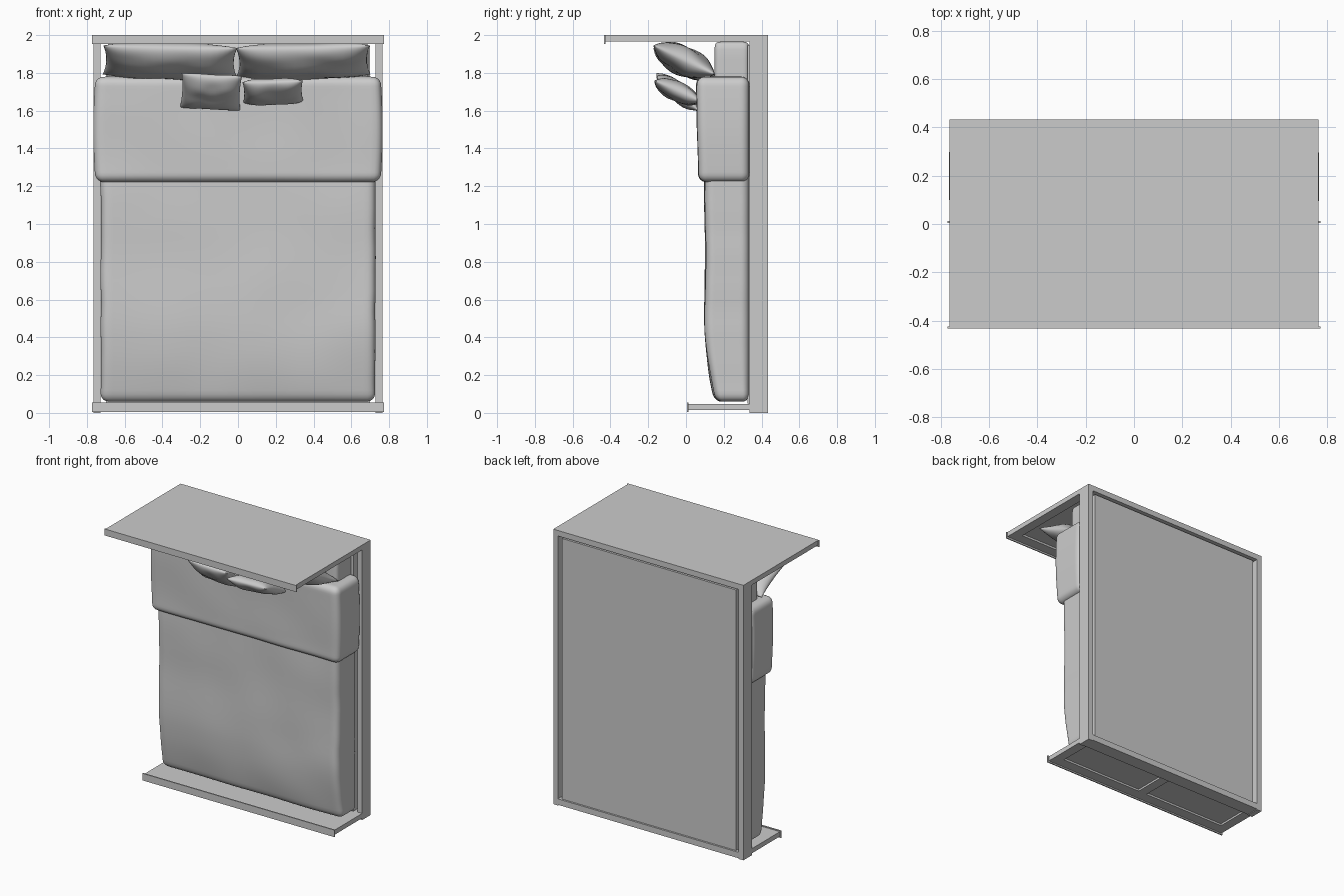
import bpy, bmesh, math
from mathutils import Vector, Matrix, noise

if "Cube" in bpy.data.objects:
    bpy.data.objects.remove(bpy.data.objects["Cube"])


def finish(bm, name, smooth=False):
    bmesh.ops.recalc_face_normals(bm, faces=bm.faces)
    me = bpy.data.meshes.new(name)
    bm.to_mesh(me)
    bm.free()
    ob = bpy.data.objects.new(name, me)
    bpy.context.collection.objects.link(ob)
    if smooth:
        me.shade_smooth()
    return ob


def boxes(name, *spans):
    """One object from boxes given as (x0, x1, y0, y1, z0, z1)."""
    bm = bmesh.new()
    for x0, x1, y0, y1, z0, z1 in spans:
        m = Matrix.Translation(((x0 + x1) / 2, (y0 + y1) / 2, (z0 + z1) / 2))
        m = m @ Matrix.Diagonal((x1 - x0, y1 - y0, z1 - z0, 1))
        bmesh.ops.create_cube(bm, size=1, matrix=m)
    return finish(bm, name)


def soft_box(name, span, r, cuts=30, deform=None):
    """Rounded, finely divided box with an optional per-point deformation."""
    lo, hi = Vector(span[::2]), Vector(span[1::2])
    mid, half = (lo + hi) / 2, (hi - lo) / 2
    bm = bmesh.new()
    bmesh.ops.create_cube(bm, size=2)
    bmesh.ops.subdivide_edges(bm, edges=bm.edges[:], cuts=cuts, use_grid_fill=True)
    for v in bm.verts:
        p = Vector([math.sin(c * math.pi / 2) * h for c, h in zip(v.co, half)])
        q = Vector([max(-h + r, min(h - r, c)) for c, h in zip(p, half)])
        d = p - q
        if d.length > 1e-6:
            p = q + d.normalized() * r
        p += mid
        v.co = deform(p) if deform else p
    return finish(bm, name, True)


def pillow(name, centre, half, tilt, roll=0.0, n=24):
    """Cushion with pinched corners, tilted about x."""
    bm = bmesh.new()
    for side in (1, -1):
        made = bmesh.ops.create_grid(bm, x_segments=n, y_segments=n, size=1)["verts"]
        for vert in made:
            u, v = (math.sin(c * math.pi / 2) for c in vert.co[:2])
            thick = max(0, 1 - u ** 4) ** 0.55 * max(0, 1 - v ** 2) ** 0.55
            wave = noise.noise(Vector((u * 1.7, v * 1.7, side + centre[0] * 9)))
            vert.co = (half[0] * u * (0.95 + 0.05 * v * v),
                       half[1] * v * (0.92 + 0.08 * u * u),
                       side * half[2] * thick * (1 + 0.2 * wave))
    bmesh.ops.remove_doubles(bm, verts=bm.verts, dist=1e-4)
    rot = Matrix.Rotation(roll, 4, 'Y') @ Matrix.Rotation(-tilt, 4, 'X')
    bm.transform(Matrix.Translation(centre) @ rot)
    return finish(bm, name, True)


# Frame: side rails, cross rails and the recessed base panel
X = 0.765
for s, side in ((1, "right"), (-1, "left")):
    a, b = sorted((s * 0.727, s * X))
    boxes(side + "_rail", (a, b, 0.335, 0.433, 0, 1.97))
boxes("cross_rails", (-0.727, 0.727, 0.335, 0.433, 0.005, 0.035),
      (-0.727, 0.727, 0.335, 0.433, 1.96, 1.985))
boxes("base_panel", (-0.7, 0.7, 0.325, 0.423, 0.05, 1.945))


def end_board(name, y0, z_skin, z_rim, bays):
    """Board with a rim of battens on the underside."""
    y1 = 0.433
    spans = [(-X, X, y0, y1, *z_skin)]
    ya, yb = y0 + 0.08, y1 - 0.075
    spans += [(-X, X, y0, ya, *z_rim), (-X, X, yb, y1, *z_rim)]
    for i in range(bays + 1):
        c = -X + 0.035 + i * (2 * X - 0.07) / bays
        spans.append((c - 0.035, c + 0.035, ya, yb, *z_rim))
    return boxes(name, *spans)


# Headboard and footboard with their front lips
end_board("headboard", -0.43, (1.98, 2.0), (1.965, 1.98), 2)
boxes("headboard_lip", (-0.773, 0.773, -0.433, -0.425, 1.953, 2.0))
end_board("footboard", 0.01, (0.028, 0.048), (0.014, 0.028), 2)
boxes("footboard_lip", (-0.773, 0.773, 0.004, 0.013, 0.004, 0.055))

# Mattress
soft_box("mattress", (-0.69, 0.69, 0.15, 0.335, 0.08, 1.965), 0.03, 20)


def drape(p):
    """Blanket tapers at the foot and ripples gently."""
    front = max(0, min(1, (0.335 - p.y) / 0.235))
    foot = max(0, 1 - (p.z - 0.06) / 0.45)
    w = noise.noise(Vector((p.x * 3, p.y * 2, p.z * 3)))
    p.y += front * (0.055 * foot ** 2 + 0.008 * w)
    p.x += 0.006 * noise.noise(Vector((p.x, 4, p.z * 6))) * min(1, abs(p.x) * 1.4)
    return p


def fold(p):
    """Turned-back cover bulges on the sides and softens at its upper edge."""
    k = (p.z - 1.225) / 0.555
    p.x *= 1 + 0.015 * math.sin(math.pi * max(0, min(1, k)))
    front = max(0, min(1, (0.335 - p.y) / 0.27))
    p.y += front * (0.012 * (1 - k) + 0.008 * noise.noise(p * 3))
    return p


# Bedding
soft_box("blanket", (-0.727, 0.727, 0.1, 0.335, 0.06, 1.4), 0.045, 36, drape)
soft_box("folded_cover", (-0.755, 0.755, 0.055, 0.335, 1.222, 1.78), 0.045, 30, fold)

# Pillows and small cushions
pillow("left_pillow", (-0.36, -0.01, 1.862), (0.355, 0.18, 0.075), 0.44, 0.02)
pillow("right_pillow", (0.345, -0.01, 1.862), (0.355, 0.18, 0.075), 0.44, -0.02)
pillow("left_cushion", (-0.143, -0.045, 1.70), (0.16, 0.145, 0.05), 0.68, 0.05)
pillow("right_cushion", (0.185, -0.045, 1.70), (0.16, 0.135, 0.05), 0.42, -0.03)
